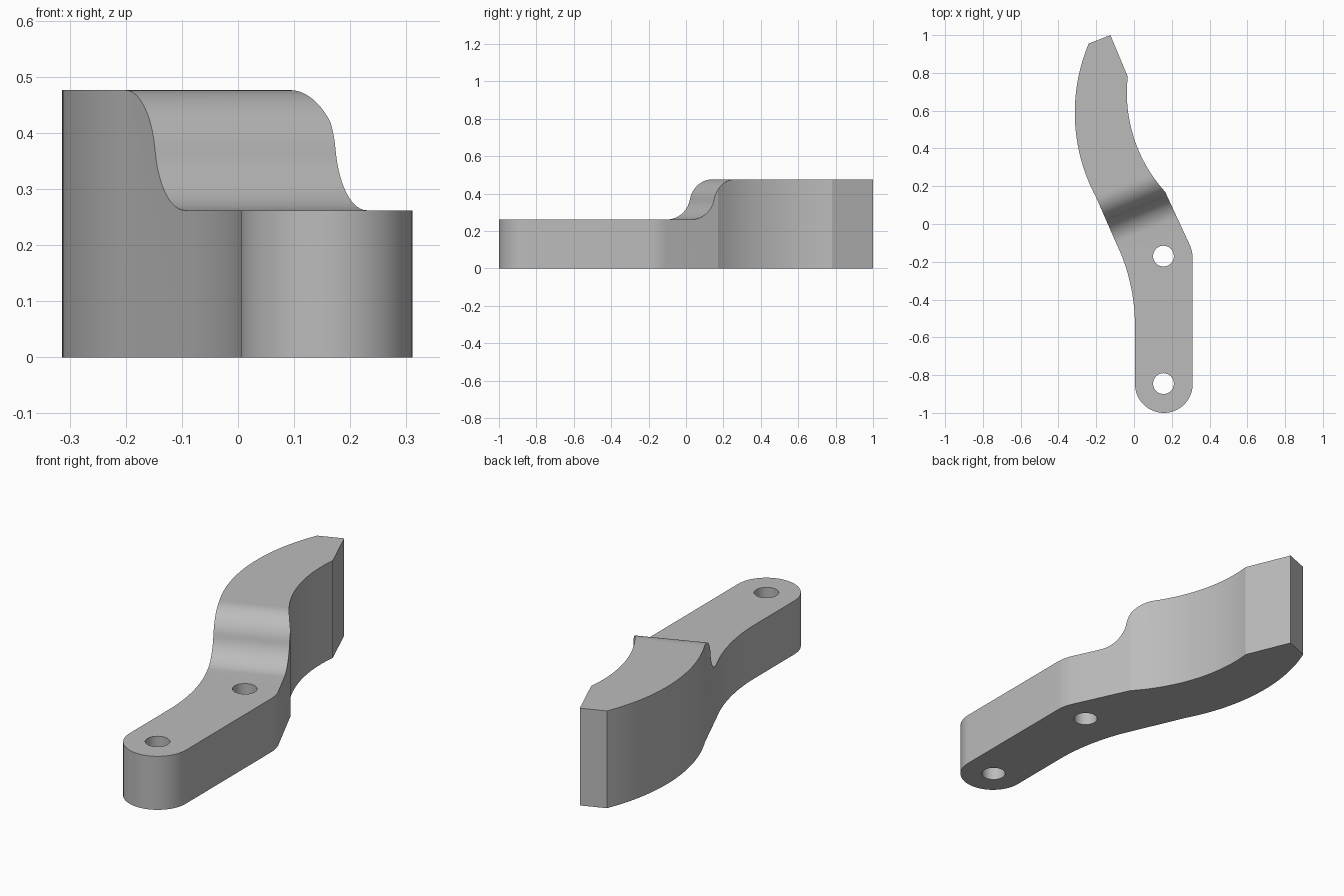
import bpy, bmesh, math
from mathutils import Vector

if "Cube" in bpy.data.objects:
    bpy.data.objects.remove(bpy.data.objects["Cube"], do_unlink=True)

LOW, HIGH = 0.262, 0.476          # heights of the two levels
STEP_ANGLE = math.radians(22)     # direction of the step across the arm
STEP_START, STEP_END = -0.057, 0.206


def arc(a, m, b, n):
    """Points of the circular arc from a through m to b."""
    a, m, b = Vector(a), Vector(m), Vector(b)
    u, v = m - a, b - a
    d = 2 * u.cross(v)
    c = a + Vector((v.y * u.length_squared - u.y * v.length_squared,
                    u.x * v.length_squared - v.x * u.length_squared)) / d
    r = (a - c).length
    t0 = math.atan2(a.y - c.y, a.x - c.x)
    sweep = math.atan2(b.y - c.y, b.x - c.x) - t0
    sweep %= math.tau
    if d < 0:
        sweep -= math.tau
    return [(c.x + r * math.cos(t0 + sweep * i / n),
             c.y + r * math.sin(t0 + sweep * i / n)) for i in range(n + 1)]


def prism(name, points, sweep):
    """Closed polygon of 3D points swept along a vector."""
    bm = bmesh.new()
    face = bm.faces.new([bm.verts.new(p) for p in points])
    top = bmesh.ops.extrude_face_region(bm, geom=[face])["geom"]
    bmesh.ops.translate(bm, vec=sweep,
                        verts=[g for g in top if isinstance(g, bmesh.types.BMVert)])
    bmesh.ops.recalc_face_normals(bm, faces=bm.faces)
    mesh = bpy.data.meshes.new(name)
    bm.to_mesh(mesh)
    bm.free()
    ob = bpy.data.objects.new(name, mesh)
    bpy.context.collection.objects.link(ob)
    return ob


# Plan outline of the curved arm, counter-clockwise from the rounded end
outline = arc((0.005, -0.847), (0.158, -1.0), (0.311, -0.847), 32)
outline += arc((0.311, -0.19), (0.307, -0.148), (0.295, -0.11), 6)
outline += arc((0.165, 0.17), (0.02, 0.4), (-0.033, 0.78), 28)
outline += [(-0.125, 1.0)]
outline += arc((-0.24, 0.955), (-0.313, 0.62), (-0.2, 0.14), 32)
outline += arc((-0.095, -0.10), (-0.021, -0.31), (0.005, -0.53), 16)
arm = prism("lever_arm", [(x, y, 0) for x, y in outline], (0, 0, HIGH))

# Cutter with an S-shaped ramp between the two levels
mid = (STEP_START + STEP_END) / 2
half_w, half_h = mid - STEP_START, (HIGH - LOW) / 2
theta = 2 * math.atan2(half_h, half_w)
radius = half_w / math.sin(theta)
SEG = 14
ramp = []
for i in range(SEG + 1):
    t = theta * i / SEG
    ramp.append((STEP_START + radius * math.sin(t), LOW + radius * (1 - math.cos(t))))
for i in range(SEG - 1, -1, -1):
    t = theta * i / SEG
    ramp.append((STEP_END - radius * math.sin(t), HIGH - radius * (1 - math.cos(t))))
ramp = [(-2, 1), (-2, LOW)] + ramp + [(STEP_END, 1)]
along = Vector((math.cos(STEP_ANGLE), math.sin(STEP_ANGLE), 0))
across = Vector((-along.y, along.x, 0))
cutters = [prism("step_cutter",
                 [across * s - along * 2 + Vector((0, 0, z)) for s, z in ramp],
                 along * 4)]

# Two pin holes
for hole_y in (-0.845, -0.17):
    ring = [(0.156 + 0.055 * math.cos(math.tau * i / 40),
             hole_y + 0.055 * math.sin(math.tau * i / 40), -0.1) for i in range(40)]
    cutters.append(prism("hole_cutter", ring, (0, 0, 1)))

# Cut, then discard the cutters
bpy.ops.object.select_all(action="DESELECT")
bpy.context.view_layer.objects.active = arm
arm.select_set(True)
for cutter in cutters:
    cutter.hide_render = True
    mod = arm.modifiers.new("cut", "BOOLEAN")
    mod.operation = "DIFFERENCE"
    mod.solver = "EXACT"
    mod.object = cutter
    bpy.ops.object.modifier_apply(modifier=mod.name)
for cutter in cutters:
    bpy.data.objects.remove(cutter, do_unlink=True)

# Plain grey finish
grey = bpy.data.materials.new("plain grey")
grey.use_nodes = True
color = (0.5, 0.5, 0.5, 1)
grey.diffuse_color = color
grey.node_tree.nodes["Principled BSDF"].inputs["Base Color"].default_value = color
arm.data.materials.clear()
arm.data.materials.append(grey)
bpy.ops.object.shade_smooth_by_angle(angle=math.radians(15))
